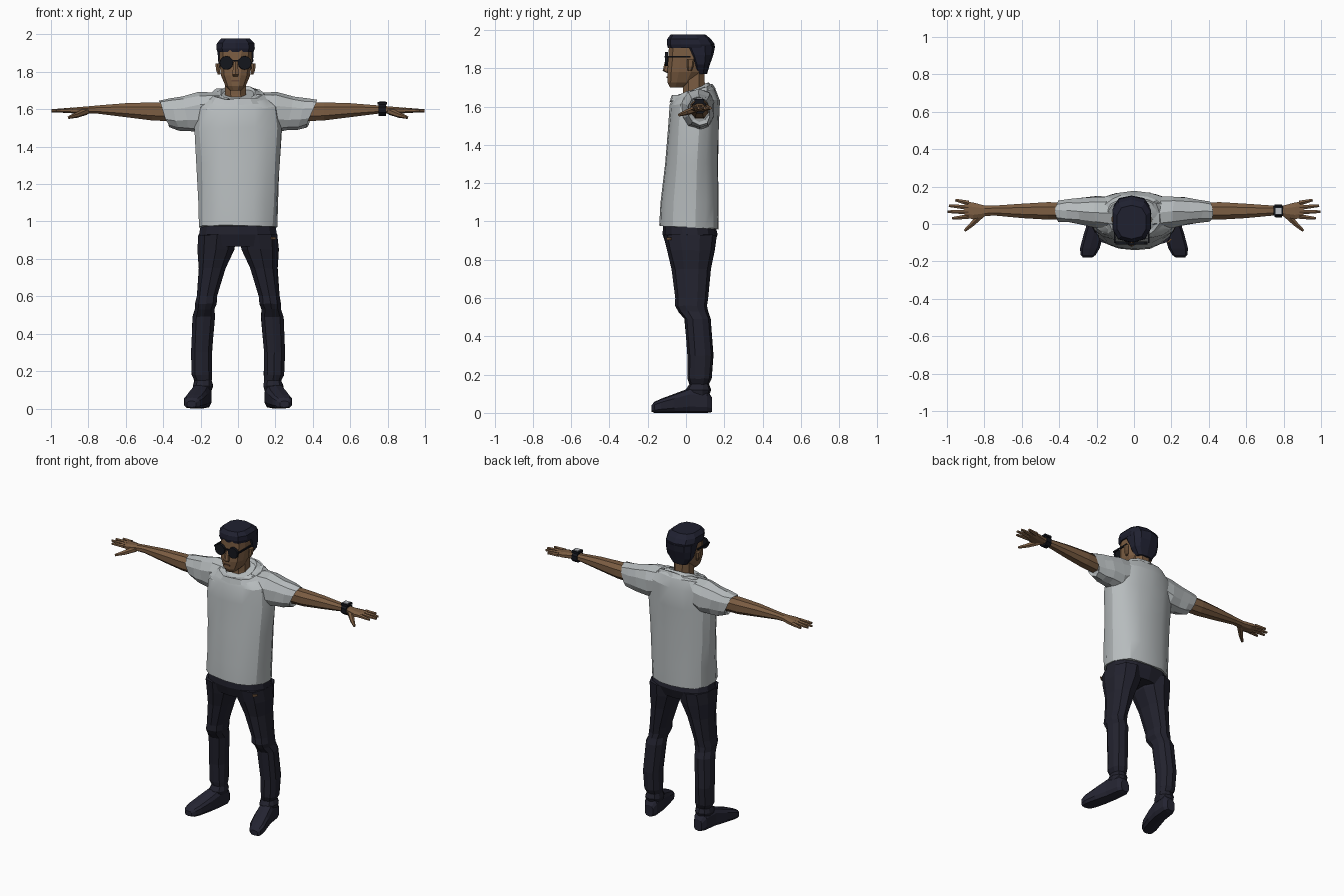
import bpy, bmesh, math, random
from mathutils import Vector, Matrix

random.seed(4)
if "Cube" in bpy.data.objects:
    bpy.data.objects.remove(bpy.data.objects["Cube"], do_unlink=True)


def material(name, r, g, b):
    mat = bpy.data.materials.new(name)
    mat.use_nodes = True
    mat.diffuse_color = (r, g, b, 1)
    bsdf = next(n for n in mat.node_tree.nodes if n.type == "BSDF_PRINCIPLED")
    bsdf.inputs["Base Color"].default_value = (r, g, b, 1)
    return mat


SKIN = material("tan skin", .2, .11, .055)
LIP = material("brown lips", .12, .06, .035)
CLOTH = material("pale grey cotton", .47, .5, .51)
DENIM = material("dark denim", .016, .016, .027)
LEATHER = material("dark shoe leather", .018, .018, .032)
HAIR = material("dark hair", .014, .015, .03)
BLACK = material("black plastic", .007, .008, .012)
DIAL = material("light watch dial", .5, .52, .55)


def finish(name, bm, mat):
    bmesh.ops.recalc_face_normals(bm, faces=bm.faces)
    mesh = bpy.data.meshes.new(name)
    bm.to_mesh(mesh)
    bm.free()
    mesh.materials.append(mat)
    obj = bpy.data.objects.new(name, mesh)
    bpy.context.collection.objects.link(obj)
    return obj


def power(value, e):
    return math.copysign(abs(value) ** e, value)


def loft(name, mat, axis, rings, sides=12, square=.85, jitter=0, mirror=1):
    """Skin rings of (position, u centre, u half width, v low, v high, tilt) along an axis."""
    bm = bmesh.new()
    loops = []
    for w, u0, hu, v_low, v_high, *tilt in rings:
        mid, half = (v_low + v_high) / 2, (v_high - v_low) / 2
        loop = []
        for i in range(sides):
            t = math.tau * (i + .5) / sides
            u = u0 + hu * power(math.cos(t), square)
            v = mid + half * power(math.sin(t), square)
            p = w + (tilt[0] * (v - mid) if tilt else 0)
            co = {"x": (p, u, v), "y": (u, p, v), "z": (u, v, p)}[axis]
            co = Vector(co) + Vector(random.uniform(-jitter, jitter) for _ in range(3))
            co.x *= mirror
            loop.append(bm.verts.new(co))
        loops.append(loop)
    for a, b in zip(loops, loops[1:]):
        for i in range(sides):
            j = (i + 1) % sides
            bm.faces.new((a[i], a[j], b[j], b[i]))
    bm.faces.new(loops[0])
    bm.faces.new(loops[-1])
    return finish(name, bm, mat)


def rod(name, mat, start, end, r1, r2, sides=6):
    a, b = Vector(start), Vector(end)
    spin = (b - a).to_track_quat("Z", "Y").to_matrix().to_4x4()
    bm = bmesh.new()
    bmesh.ops.create_cone(bm, cap_ends=True, segments=sides, radius1=r1, radius2=r2,
                          depth=(b - a).length,
                          matrix=Matrix.Translation((a + b) / 2) @ spin)
    return finish(name, bm, mat)


def box(name, mat, centre, size, turn=0):
    bm = bmesh.new()
    bmesh.ops.create_cube(bm, size=1, matrix=Matrix.Translation(centre)
                          @ Matrix.Rotation(turn, 4, "Z") @ Matrix.Diagonal((*size, 1)))
    return finish(name, bm, mat)


# Shirt body with an open, sloping collar
shirt = loft("shirt", CLOTH, "z", [
    (.97, 0, .213, -.14, .172, -.06), (1.1, 0, .213, -.132, .172),
    (1.3, 0, .222, -.112, .168), (1.5, 0, .235, -.095, .168),
    (1.62, 0, .222, -.085, .175, .1), (1.665, 0, .17, -.07, .155, .25),
    (1.69, 0, .092, -.045, .118, .45), (1.66, 0, .065, -.02, .095, .45),
], sides=18, jitter=.004)
bpy.context.view_layer.objects.active = shirt
shirt.select_set(True)
bpy.ops.object.shade_smooth_by_angle(angle=math.radians(22))
shirt.select_set(False)

# Folds draped below the collar
for i, drop in enumerate((.0, .035)):
    loft(f"collar_fold_{i + 1}", CLOTH, "z", [
        (1.655 - drop, 0, .17 + drop, -.085, .15, .3),
        (1.685 - drop, 0, .14 + drop, -.075, .14, .3),
        (1.68 - drop, 0, .1 + drop, -.05, .12, .3)], sides=14, jitter=.006)

# Trouser seat
loft("trouser_hips", DENIM, "z", [
    (.865, 0, .2, -.1, .14), (.93, 0, .213, -.122, .165),
    (1.0, 0, .2, -.12, .15)], sides=14)
box("hip_tag", SKIN, (.19, -.089, .91), (.03, .008, .012), .7)

for side, s in (("left", 1), ("right", -1)):
    # Sleeve, arm and palm
    loft(side + "_sleeve", CLOTH, "x", [
        (.1, .06, .09, 1.52, 1.69), (.2, .065, .088, 1.475, 1.69, .1),
        (.28, .068, .075, 1.485, 1.67, .2), (.34, .07, .066, 1.488, 1.658, .3),
        (.395, .07, .057, 1.505, 1.648, .38), (.385, .07, .05, 1.52, 1.64, .38),
    ], sides=10, jitter=.005, mirror=s)
    loft(side + "_arm", SKIN, "x", [
        (.3, .07, .045, 1.53, 1.64), (.46, .07, .05, 1.537, 1.64),
        (.6, .07, .041, 1.555, 1.635), (.75, .072, .028, 1.575, 1.622),
        (.8, .07, .031, 1.575, 1.617), (.86, .07, .048, 1.573, 1.612),
        (.905, .078, .045, 1.58, 1.606)], sides=8, mirror=s)
    # Spread fingers and thumb
    for i, (y0, x1, y1) in enumerate([(.04, .972, .03), (.064, .998, .066),
                                      (.088, .99, .098), (.112, .955, .128)]):
        rod(f"{side}_finger_{i + 1}", SKIN, (.885 * s, y0, 1.594),
            (x1 * s, y1, 1.592), .015, .008)
    rod(side + "_thumb_base", SKIN, (.81 * s, .055, 1.59), (.865 * s, .0, 1.568), .02, .015)
    rod(side + "_thumb_tip", SKIN, (.86 * s, .004, 1.57), (.905 * s, -.036, 1.556), .015, .008)

    # Trouser leg, creased at knee and ankle
    loft(side + "_trouser_leg", DENIM, "z", [
        (.93, .11, .105, -.118, .16), (.85, .118, .103, -.1, .15),
        (.75, .138, .076, -.075, .13), (.6, .167, .057, -.055, .115),
        (.56, .173, .06, -.058, .11), (.53, .178, .054, -.04, .115),
        (.49, .183, .062, -.008, .13), (.3, .195, .058, .008, .142),
        (.18, .192, .057, .01, .133), (.15, .187, .047, .018, .12),
        (.12, .188, .056, .0, .13), (.09, .188, .047, .005, .12),
    ], sides=10, jitter=.002, mirror=s)
    # Shoe, toes turned outward
    loft(side + "_shoe", LEATHER, "y", [
        (.136, .185, .03, .004, .08), (.11, .187, .046, 0, .12),
        (.02, .197, .05, 0, .13), (-.06, .217, .055, 0, .1),
        (-.13, .236, .054, 0, .074), (-.165, .245, .042, 0, .058),
        (-.18, .248, .025, .006, .04)], sides=10, square=.6, mirror=s)

# Wristwatch
loft("watch_band", BLACK, "x", [(.752, .07, .036, 1.563, 1.632),
                                (.79, .07, .038, 1.562, 1.632)], sides=8)
box("watch_case", BLACK, (.772, .07, 1.632), (.05, .05, .014))
box("watch_dial", DIAL, (.772, .07, 1.641), (.032, .032, .006))

# Neck, face and nose
CX = -.013
loft("neck", SKIN, "z", [(1.6, 0, .062, -.03, .11), (1.68, CX, .06, -.02, .103),
                         (1.8, CX, .062, -.02, .1)], sides=8)
loft("head", SKIN, "z", [
    (1.7, CX, .032, -.085, .0), (1.725, CX, .056, -.098, .05),
    (1.78, CX, .08, -.1, .09), (1.85, CX, .089, -.094, .1),
    (1.93, CX, .09, -.092, .11)], sides=12, square=.8)
loft("nose", SKIN, "z", [(1.775, CX, .014, -.1, -.08), (1.787, CX, .02, -.122, -.08),
                         (1.86, CX, .01, -.104, -.08)], sides=6)
box("mouth", LIP, (CX, -.099, 1.752), (.042, .008, .008))

# Hair: cropped back and a swept block on top
loft("hair_back", HAIR, "z", [
    (1.77, CX, .055, .04, .11), (1.82, CX, .09, .03, .125),
    (1.87, CX, .098, .0, .143), (1.915, CX, .1, -.03, .152)], sides=10, square=.75)
loft("hair_top", HAIR, "z", [
    (1.905, CX, .1, -.094, .148), (1.925, CX, .107, -.1, .15),
    (1.953, CX, .104, -.098, .13), (1.977, CX, .08, -.08, .1)], sides=10, square=.75)

# Ears and round sunglasses
for side, s in (("left", 1), ("right", -1)):
    loft(side + "_ear", SKIN, "z", [
        (1.785, CX + .088 * s, .008, .01, .028), (1.81, CX + .094 * s, .012, .005, .04),
        (1.845, CX + .097 * s, .012, .005, .045)], sides=6)
    x = CX + .049 * s
    rod(side + "_lens", BLACK, (x, -.094, 1.848), (x, -.11, 1.848), .037, .036, 12)
    box(side + "_temple", BLACK, (CX + .091 * s, -.04, 1.86), (.008, .125, .01))
box("glasses_bridge", BLACK, (CX, -.106, 1.86), (.04, .01, .008))
